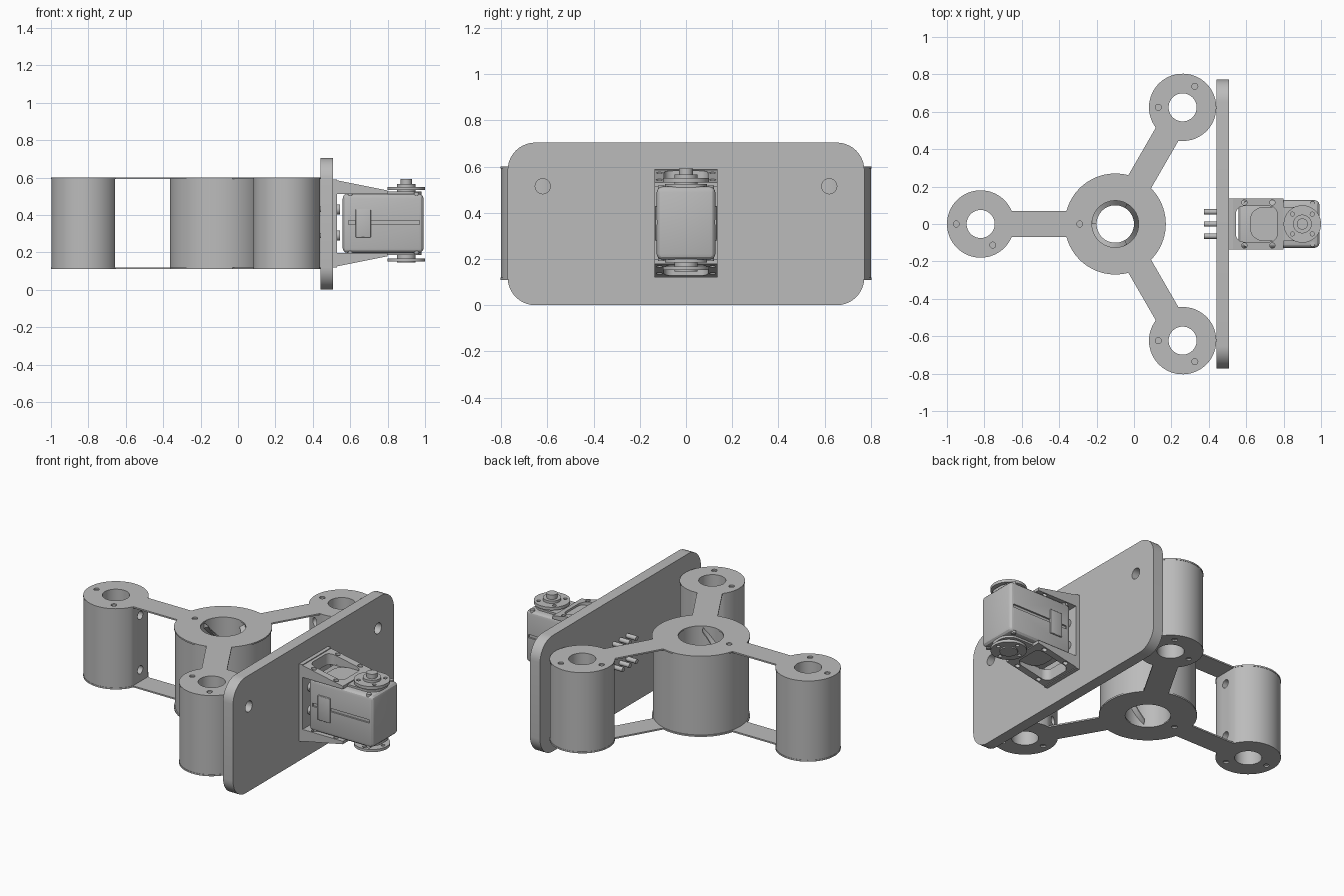
import bpy, bmesh
from math import sin, cos, pi, asin
from mathutils import Matrix, Vector

old = bpy.data.objects.get("Cube")
if old:
    bpy.data.objects.remove(old)

grey = bpy.data.materials.new("plain grey")
grey.use_nodes = True
grey.diffuse_color = (0.5, 0.5, 0.5, 1)
grey.node_tree.nodes["Principled BSDF"].inputs["Base Color"].default_value = (0.5, 0.5, 0.5, 1)

HUB = Vector((-0.1, 0))
REACH, HUB_R, LEG_R, ARM_HALF = 0.72, 0.27, 0.18, 0.07
BOTTOM, TOP, SHEET = 0.11, 0.6, 0.009
MID = (BOTTOM + TOP) / 2
ANGLES = [pi, pi / 3, -pi / 3]


def finish(name, bm):
    bmesh.ops.recalc_face_normals(bm, faces=bm.faces)
    mesh = bpy.data.meshes.new(name)
    bm.to_mesh(mesh)
    bm.free()
    obj = bpy.data.objects.new(name, mesh)
    bpy.context.collection.objects.link(obj)
    mesh.materials.append(grey)
    return obj


def prism(name, pts, axis, lo, hi):
    """Extrude a 2D outline along an axis; outline uses the other two axes in order."""
    bm = bmesh.new()

    def place(p, d):
        v = list(p)
        v.insert("xyz".index(axis), d)
        return v
    face = bm.faces.new([bm.verts.new(place(p, lo)) for p in pts])
    ext = bmesh.ops.extrude_face_region(bm, geom=[face])
    shift = Vector(place((0, 0), hi - lo))
    bmesh.ops.translate(bm, vec=shift, verts=[v for v in ext["geom"] if isinstance(v, bmesh.types.BMVert)])
    return finish(name, bm)


def arc(c, r, a0, a1, n):
    return [(c[0] + r * cos(a0 + (a1 - a0) * i / n), c[1] + r * sin(a0 + (a1 - a0) * i / n))
            for i in range(n + 1)]


def disc(name, c, r, axis, lo, hi, n=48):
    return prism(name, arc(c, r, 0, 2 * pi, n)[:-1], axis, lo, hi)


def rounded(cx, cy, hx, hy, r, n=10):
    pts = []
    for k, (sx, sy) in enumerate([(1, 1), (-1, 1), (-1, -1), (1, -1)]):
        pts += arc((cx + sx * (hx - r), cy + sy * (hy - r)), r, k * pi / 2, (k + 1) * pi / 2, n)
    return pts


def box(name, x0, x1, y0, y1, z0, z1, bevel=0):
    bm = bmesh.new()
    size = Matrix.Diagonal((x1 - x0, y1 - y0, z1 - z0, 1))
    mid = Matrix.Translation(((x0 + x1) / 2, (y0 + y1) / 2, (z0 + z1) / 2))
    bmesh.ops.create_cube(bm, size=1, matrix=mid @ size)
    if bevel:
        bmesh.ops.bevel(bm, geom=bm.edges[:], offset=bevel, segments=3, profile=0.5, affect='EDGES')
    return finish(name, bm)


def cut(obj, *cutters):
    for c in cutters:
        mod = obj.modifiers.new("cut", 'BOOLEAN')
        mod.operation, mod.solver, mod.object = 'DIFFERENCE', 'EXACT', c
        bpy.context.view_layer.update()
        graph = bpy.context.evaluated_depsgraph_get()
        mesh = bpy.data.meshes.new_from_object(obj.evaluated_get(graph))
        obj.modifiers.clear()
        obj.data = mesh
        bpy.data.objects.remove(c)
    return obj


def polar(c, r, a):
    return Vector((c[0] + r * cos(a), c[1] + r * sin(a)))


legs = [polar(HUB, REACH, a) for a in ANGLES]

# Three-armed sheets above and below the tubes
outline = []
leg_gap, hub_gap = asin(ARM_HALF / LEG_R), asin(ARM_HALF / HUB_R)
for a in sorted(ANGLES):
    leg = polar(HUB, REACH, a)
    outline += arc(leg, LEG_R, a - pi + leg_gap, a + pi - leg_gap, 56)
    outline += arc(HUB, HUB_R, a + hub_gap, a + 2 * pi / 3 - hub_gap, 24)
screws = [polar(HUB, 0.19, pi)]
for leg in legs:
    screws += [polar(leg, 0.13, pi), polar(leg, 0.13, pi / 3 if leg.y > 0.1 else -pi / 3)]
for name, lo in (("lower_sheet", BOTTOM), ("upper_sheet", TOP - SHEET)):
    sheet = prism(name, outline, 'z', lo, lo + SHEET)
    cut(sheet, disc("bore", HUB, 0.125, 'z', 0, 1),
        *[disc("bore", leg, 0.075, 'z', 0, 1) for leg in legs],
        *[disc("screw_hole", s, 0.016, 'z', 0, 1, 16) for s in screws])

# Outer tubes, each flattened towards the hub with two side holes
for leg, a, side in zip(legs, ANGLES, ("right", "back", "front")):
    flat = asin(0.07 / 0.178)
    tube = prism("tube_" + side, arc(leg, 0.178, a - pi + flat, a + pi - flat, 64), 'z',
                 BOTTOM + SHEET, TOP - SHEET)
    cut(tube, disc("bore", leg, 0.075, 'z', 0, 1))
    for z in (0.19, 0.52):
        hole = disc("side_hole", (0, 0), 0.025, 'x', -0.04, 0.04, 20)
        hole.matrix_world = Matrix.Translation((*polar(leg, -0.165, a), z)) @ Matrix.Rotation(a, 4, 'Z')
        cut(tube, hole)

# Hub tube with helical ribs in its bore
hub = disc("hub_tube", HUB, 0.264, 'z', BOTTOM + SHEET, TOP - SHEET, 72)
cut(hub, disc("bore", HUB, 0.13, 'z', 0, 1))
bm = bmesh.new()
STEPS = 40
for k in range(3):
    rows = []
    for i in range(STEPS + 1):
        t = i / STEPS
        a = k * 2 * pi / 3 + t * pi
        z = 0.125 + 0.43 * t
        rows.append([bm.verts.new((*polar(HUB, r, a), z + dz))
                     for r, dz in ((0.135, 0), (0.1, 0.015), (0.1, 0.025), (0.135, 0.035))])
    for p, q in zip(rows, rows[1:]):
        for j in range(4):
            bm.faces.new((p[j], p[j - 1], q[j - 1], q[j]))
    bm.faces.new(rows[0])
    bm.faces.new(rows[-1])
finish("helical_ribs", bm)

# Upright mounting board
board = prism("mounting_board", rounded(0, 0.352, 0.772, 0.352, 0.12), 'x', 0.44, 0.507)
cut(board, *[disc("board_hole", (s * 0.62, 0.515), 0.033, 'x', 0.3, 0.7, 24) for s in (-1, 1)])

# Bolts through the board
for y in (-0.065, 0, 0.065):
    for z in (0.29, 0.43):
        disc("bolt_shank", (y, z), 0.014, 'x', 0.375, 0.53, 16)
        disc("bolt_head", (y, z), 0.027, 'x', 0.53, 0.546, 20)

# Bracket: base plate and two sloped, windowed wings
box("bracket_base", 0.505, 0.53, -0.137, 0.137, 0.12, 0.59)
for name, s in (("bracket_upper_wing", 1), ("bracket_lower_wing", -1)):
    wing = prism(name, [(x, MID + s * h) for x, h in
                        ((0.53, 0.23), (0.8, 0.176), (0.8, 0.158), (0.53, 0.158))], 'y', -0.137, 0.137)
    cut(wing, prism("window", rounded(0.655, 0, 0.11, 0.095, 0.04), 'z', 0, 1),
        *[disc("wing_hole", (x, y), 0.014, 'z', 0, 1, 16) for x in (0.59, 0.74) for y in (-0.115, 0.115)])

# Motor body with side grooves
body = box("motor_body", 0.56, 0.992, -0.127, 0.127, MID - 0.158, MID + 0.158, 0.025)
for s in (-1, 1):
    cut(body, box("groove", 0.59, 0.97, s * 0.127 - 0.01, s * 0.127 + 0.01, MID - 0.006, MID + 0.014))
    box("side_clip", 0.628, 0.71, s * 0.127 - 0.008, s * 0.127 + 0.008, 0.28, 0.43, 0.004)
    cover = prism("motor_cover", rounded(0.8, 0, 0.18, 0.09, 0.07), 'z', *sorted((MID + s * 0.15, MID + s * 0.17)))
    for x in (0.6, 0.955):
        for y in (-0.108, 0.108):
            disc("case_screw", (x, y), 0.014, 'z', *sorted((MID + s * 0.14, MID + s * 0.164)), 16)

# Output horn above and idler horn below
SHAFT = (0.9, 0)
horn = disc("output_horn", SHAFT, 0.1, 'z', 0.532, 0.55)
cut(horn, *[disc("horn_hole", polar(SHAFT, 0.075, pi / 4 + k * pi / 2), 0.011, 'z', 0.5, 0.6, 14) for k in range(4)])
disc("horn_collar", SHAFT, 0.05, 'z', 0.52, 0.565)
disc("horn_screw", SHAFT, 0.03, 'z', 0.56, 0.592, 24)
idler = disc("idler_horn", SHAFT, 0.1, 'z', 0.152, 0.168)
cut(idler, *[disc("horn_hole", polar(SHAFT, 0.075, k * pi / 2), 0.011, 'z', 0.1, 0.2, 14) for k in range(4)])
disc("idler_collar", SHAFT, 0.05, 'z', 0.145, 0.2)

# Smooth the round sides, keep the edges sharp
bpy.ops.object.select_all(action='DESELECT')
for obj in bpy.context.scene.objects:
    if obj.type == 'MESH':
        obj.select_set(True)
        bpy.context.view_layer.objects.active = obj
bpy.ops.object.shade_smooth_by_angle(angle=0.5)
